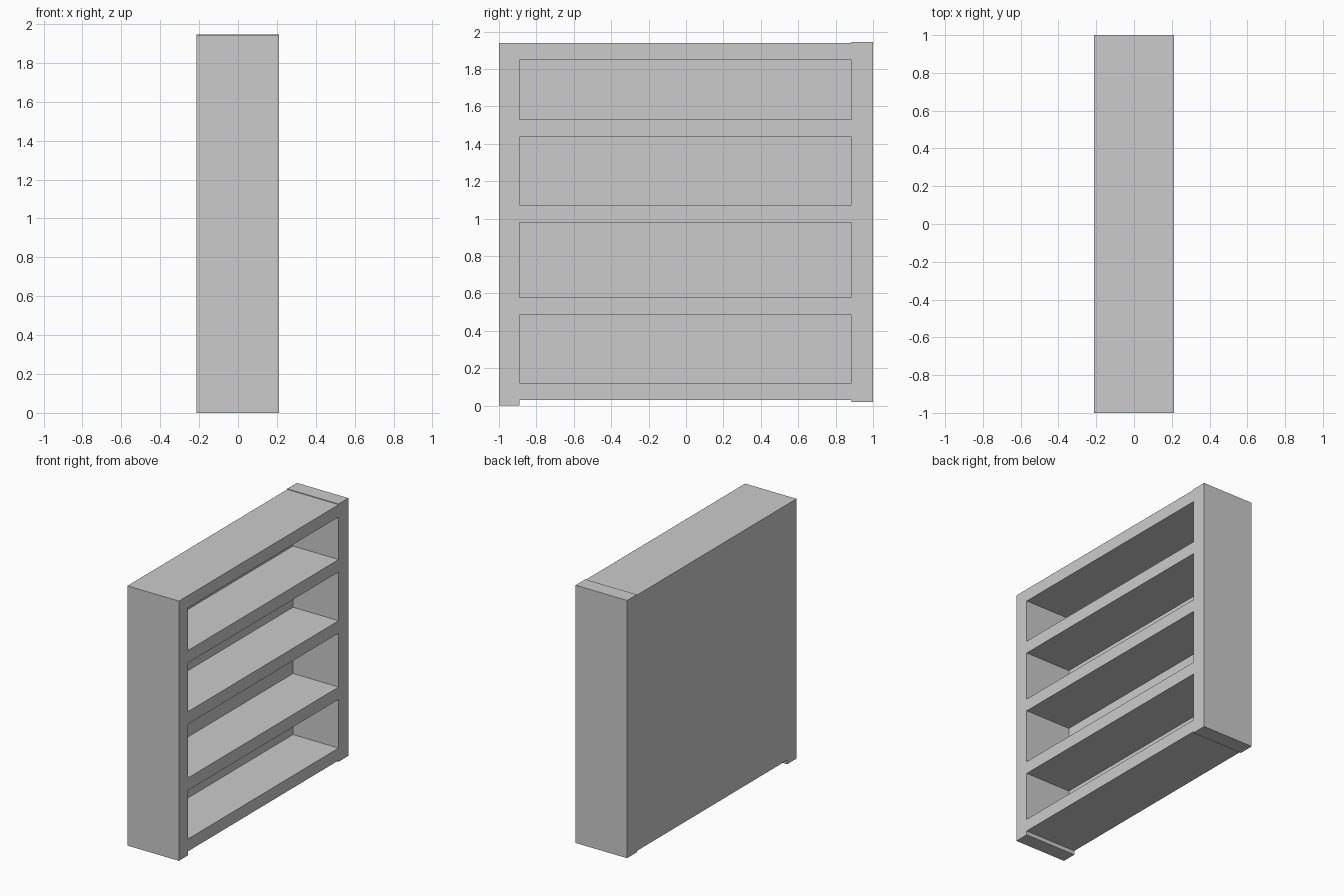
import bpy

if "Cube" in bpy.data.objects:
    bpy.data.objects.remove(bpy.data.objects["Cube"])

X0, X1 = -0.213, 0.212      # closed back / open side
XB = -0.165                 # inner face of back panel
Y0, Y1 = -0.89, 0.885       # inner faces of the end panels


def box(name, x0, x1, y0, y1, z0, z1):
    bpy.ops.mesh.primitive_cube_add(
        size=1, location=((x0 + x1) / 2, (y0 + y1) / 2, (z0 + z1) / 2))
    ob = bpy.context.object
    ob.name = name
    ob.scale = (x1 - x0, y1 - y0, z1 - z0)
    bpy.ops.object.transform_apply(location=False, rotation=False, scale=True)
    return ob


# End panels, which stand slightly below the bottom shelf as feet
box("left_end_panel", X0, X1, -1.0, Y0, 0.0, 1.94)
box("right_end_panel", X0, X1, Y1, 1.0, 0.02, 1.945)

# Closed back
box("back_panel", X0, XB, Y0, Y1, 0.03, 1.94)

# Bottom, three shelves and top
levels = [(0.03, 0.122), (0.485, 0.578), (0.98, 1.073), (1.437, 1.53), (1.848, 1.94)]
for i, (z0, z1) in enumerate(levels):
    box(f"shelf_{i + 1}", XB, X1, Y0, Y1, z0, z1)
